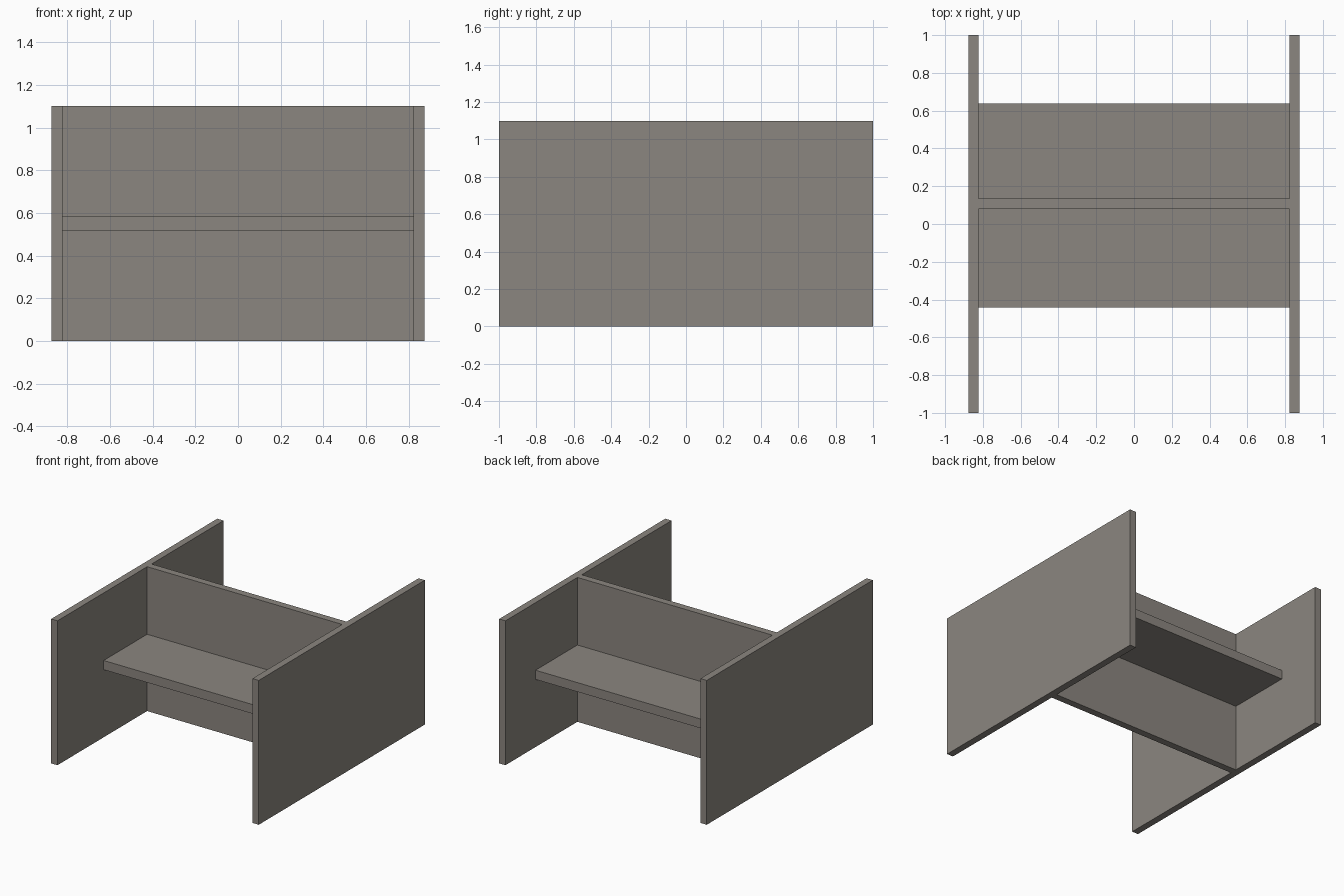
import bpy, bmesh

if "Cube" in bpy.data.objects:
    bpy.data.objects.remove(bpy.data.objects["Cube"])

mat = bpy.data.materials.new("warm grey laminate")
mat.diffuse_color = (0.26, 0.24, 0.215, 1)
mat.use_nodes = True
mat.node_tree.nodes["Principled BSDF"].inputs["Base Color"].default_value = mat.diffuse_color

HALF_W, INNER = 0.875, 0.822      # outer and inner faces of side panels
Y0, Y1 = 0.08, 0.134              # divider front and back faces
HEIGHT = 1.10


def extrude_profile(name, points, z0, z1):
    """Extrude a closed XY outline from z0 to z1."""
    bm = bmesh.new()
    face = bm.faces.new([bm.verts.new((x, y, z0)) for x, y in points])
    new = bmesh.ops.extrude_face_region(bm, geom=[face])["geom"]
    top = [v for v in new if isinstance(v, bmesh.types.BMVert)]
    bmesh.ops.translate(bm, verts=top, vec=(0, 0, z1 - z0))
    bmesh.ops.recalc_face_normals(bm, faces=bm.faces)
    mesh = bpy.data.meshes.new(name)
    bm.to_mesh(mesh)
    bm.free()
    mesh.materials.append(mat)
    obj = bpy.data.objects.new(name, mesh)
    bpy.context.collection.objects.link(obj)


# H-shaped partition: two side panels joined by the divider
right = [(INNER, Y0), (INNER, -1), (HALF_W, -1),
         (HALF_W, 1), (INNER, 1), (INNER, Y1)]
left = [(-x, y) for x, y in reversed(right)]
extrude_profile("partition_panels", right + left, 0, HEIGHT)

# Desktops on both sides of the divider
for name, ya, yb in (("front_desktop", -0.443, Y0), ("back_desktop", Y1, 0.637)):
    extrude_profile(name, [(-INNER, ya), (INNER, ya), (INNER, yb), (-INNER, yb)],
                    0.515, 0.585)
